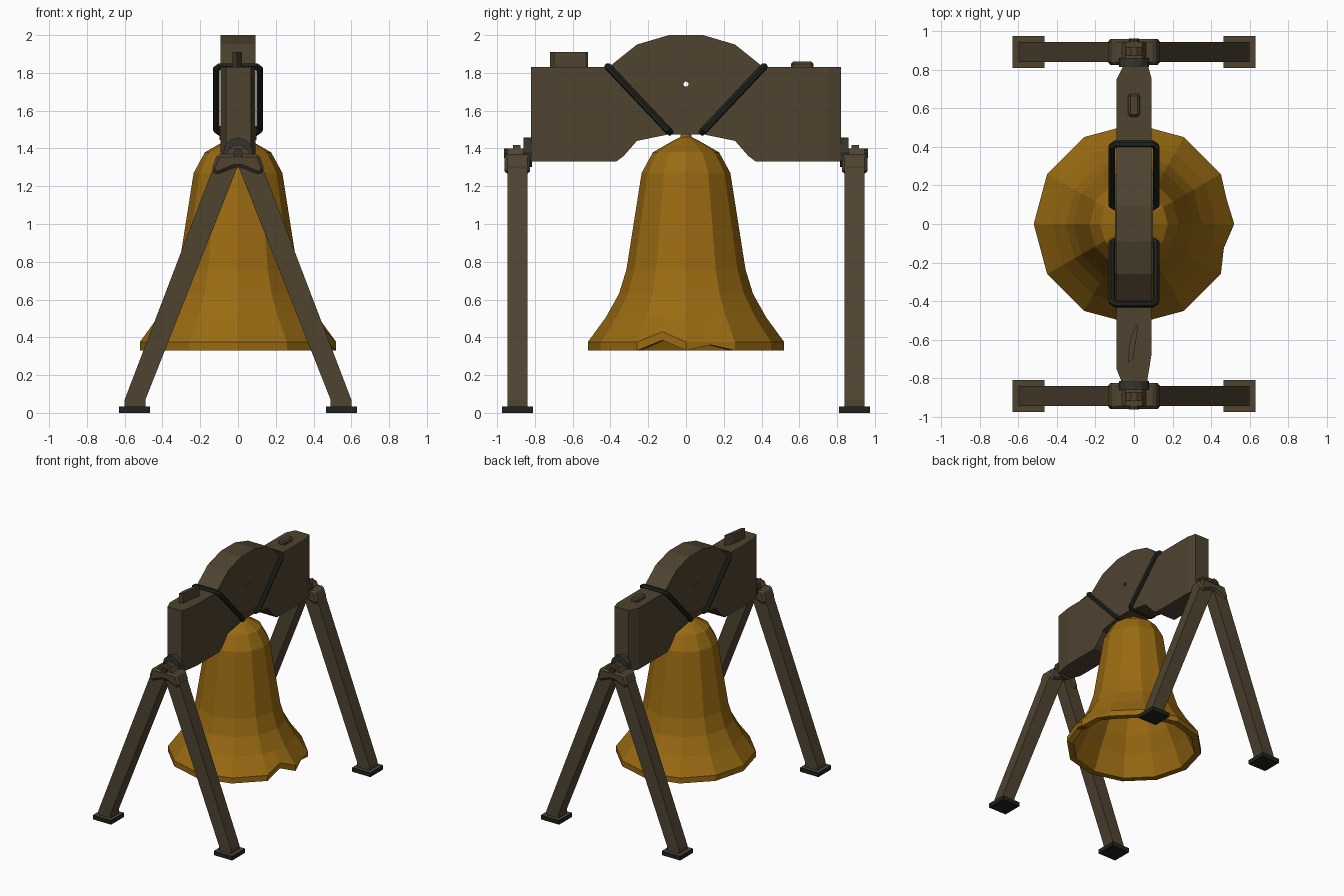
import bpy, bmesh, math
from mathutils import Vector

if "Cube" in bpy.data.objects:
    bpy.data.objects.remove(bpy.data.objects["Cube"])


def material(name, rgb):
    m = bpy.data.materials.new(name)
    m.use_nodes = True
    m.diffuse_color = (*rgb, 1)
    b = m.node_tree.nodes["Principled BSDF"]
    b.inputs["Base Color"].default_value = (*rgb, 1)
    b.inputs["Roughness"].default_value = 0.8
    return m


gold = material("bronze gold", (0.32, 0.145, 0.006))
wood = material("dark wood", (0.078, 0.056, 0.03))
iron = material("black iron", (0.014, 0.016, 0.012))
steel = material("dull steel", (0.036, 0.035, 0.026))


def finish(name, bm, *mats):
    bmesh.ops.recalc_face_normals(bm, faces=bm.faces)
    me = bpy.data.meshes.new(name)
    bm.to_mesh(me)
    bm.free()
    ob = bpy.data.objects.new(name, me)
    bpy.context.collection.objects.link(ob)
    for m in mats:
        me.materials.append(m)
    return ob


def prism(name, pts, axis, a, b, mat, bevel=0):
    """Extrude a 2D outline along an axis from a to b."""
    def place(p, d):
        c = list(p)
        c.insert(axis, d)
        return c
    bm = bmesh.new()
    face = bm.faces.new([bm.verts.new(place(p, a)) for p in pts])
    ext = bmesh.ops.extrude_face_region(bm, geom=[face])["geom"]
    shift = Vector((0, 0, 0))
    shift[axis] = b - a
    bmesh.ops.translate(bm, vec=shift, verts=[v for v in ext if isinstance(v, bmesh.types.BMVert)])
    if bevel:
        bmesh.ops.bevel(bm, geom=bm.edges[:], offset=bevel, segments=1, affect='EDGES')
    return finish(name, bm, mat)


def rect(u0, u1, v0, v1):
    return [(u0, v0), (u1, v0), (u1, v1), (u0, v1)]


def circle(u, v, r, n):
    return [(u + r * math.cos(math.tau * i / n), v + r * math.sin(math.tau * i / n)) for i in range(n)]


def boolean(ob, helper, operation):
    mod = ob.modifiers.new("cut", 'BOOLEAN')
    mod.object, mod.operation, mod.solver = helper, operation, 'EXACT'
    bpy.context.view_layer.objects.active = ob
    bpy.ops.object.modifier_apply(modifier=mod.name)
    bpy.data.objects.remove(helper)


# Bell: twelve-sided shell, with midpoints on each side so the lip can be chipped
outer = [(0.47, 0.33), (0.52, 0.33), (0.52, 0.375), (0.425, 0.505), (0.355, 0.63), (0.315, 0.76),
         (0.235, 1.27), (0.175, 1.38), (0.07, 1.44), (0.03, 1.46), (0.022, 1.5)]
inner = [(0.05, 1.36), (0.2, 1.25), (0.28, 0.76), (0.33, 0.63), (0.4, 0.5)]
profile = inner + outer
sides = 24
lip = len(inner)
chips = {sides - 1: (0.055, 0.02), 1: (0.03, 0.005)}
bm = bmesh.new()
rings = []
for k, (r, z) in enumerate(profile):
    ring = []
    for i in range(sides):
        a = math.tau * i / sides
        rr, zz = r * (math.cos(math.pi / 12) if i % 2 else 1), z
        if i in chips and lip <= k <= lip + 2:
            up, pull = chips[i]
            if k < lip + 2 or i != 1:
                zz += up
            rr -= pull
        ring.append(bm.verts.new((rr * math.cos(a), rr * math.sin(a), zz)))
    rings.append(ring)
for lo, hi in zip(rings, rings[1:]):
    for i in range(sides):
        j = (i + 1) % sides
        bm.faces.new((lo[i], lo[j], hi[j], hi[i]))
bm.faces.new(rings[0])
bm.faces.new(rings[-1])
finish("bell", bm, gold)

# Yoke beam: arched side outline trimmed to a plan with tapered ends, with a small through hole
half = [(0.09, 2.0), (0.26, 1.95), (0.41, 1.83), (0.82, 1.83), (0.82, 1.33), (0.37, 1.33),
        (0.33, 1.36), (0.26, 1.44), (0.09, 1.475)]
outline = half + [(-y, z) for y, z in reversed(half)]
yoke = prism("yoke_beam", outline, 0, -0.092, 0.092, wood)
plan = [(-0.095, -0.74), (-0.06, -0.83), (0.066, -0.83), (0.095, -0.65), (0.095, 0.74),
        (0.07, 0.83), (-0.05, 0.83), (-0.095, 0.74)]
boolean(yoke, prism("plan_trim", plan, 2, 1.2, 2.1, wood), 'INTERSECT')
boolean(yoke, prism("hole_cutter", circle(0, 1.74, 0.014, 10), 0, -0.2, 0.2, wood), 'DIFFERENCE')

# Curved rim plates along the arch under the yoke
arch = [(0.26, 1.445), (0.18, 1.48), (0.08, 1.52)]
under = [(-0.08, 1.478), (0.08, 1.478)]
for side, x in (("left", 0.092), ("right", -0.098)):
    prism("arch_plate_" + side, arch + [(-y, z) for y, z in reversed(arch)] + under, 0, x, x + 0.006, wood)

# Wooden wedge and bolt block on the beam
prism("front_wedge", [(-0.03, -0.72), (-0.005, -0.7), (0.022, -0.53), (0.015, -0.52), (-0.015, -0.58),
                      (-0.028, -0.65)], 2, 1.82, 1.91, wood)
prism("back_block", rect(-0.03, 0.03, 0.555, 0.675), 2, 1.81, 1.86, wood, 0.012)

# Iron straps looped round the yoke
for name, s in (("front", -1), ("back", 1)):
    top, low = Vector((0, s * 0.415, 1.835)), Vector((0, s * 0.085, 1.485))
    along = (low - top).normalized()
    c = 0.02
    path = []
    for x, sx in ((0.115, 1), (-0.115, -1)):
        corner = [(x - sx * c, top), (x, top + along * c), (x, low - along * c), (x - sx * c, low)]
        path += corner if sx > 0 else corner[::-1]
    cu = bpy.data.curves.new(name + "_strap", 'CURVE')
    cu.dimensions = '3D'
    cu.bevel_depth, cu.bevel_resolution = 0.019, 1
    sp = cu.splines.new('POLY')
    sp.points.add(len(path) - 1)
    sp.use_cyclic_u = True
    for p, (x, v) in zip(sp.points, path):
        p.co = (x, v.y, v.z, 1)
    for p in sp.points:
        p.radius = 1
    sp.use_smooth = False
    cu.materials.append(iron)
    bpy.context.collection.objects.link(bpy.data.objects.new(name + "_strap", cu))

# A-frame trestles, one at each end
for name, s in (("front", -1), ("back", 1)):
    def span(a, b):
        return sorted((s * a, s * b))

    for side, d in (("left", 1), ("right", -1)):
        leg = [(0.6, 0.03), (0.6, 0.07), (0.13, 1.3), (0, 1.34), (0, 1.31), (0.49, 0.07), (0.49, 0.03)]
        prism(f"{name}_leg_{side}", [(d * x, z) for x, z in leg], 1, *span(0.84, 0.945), wood)
        # Foot pads: wooden top, dark sides and sole
        y0, y1 = span(0.81, 0.975)
        foot = prism(f"{name}_foot_{side}", rect(*sorted((d * 0.465, d * 0.63)), y0, y1), 2, 0, 0.035, wood)
        foot.data.materials.append(iron)
        for f in foot.data.polygons:
            f.material_index = 0 if f.normal.z > 0.5 else 1

    # Rounded cap over the legs, bearing block, axle flange and pin
    cap = [(-0.14, 1.29), (-0.11, 1.37), (0.11, 1.37), (0.14, 1.29), (0.115, 1.26), (0.02, 1.3),
           (-0.02, 1.3), (-0.115, 1.26)]
    prism(name + "_cap", cap, 1, *span(0.825, 0.96), wood, 0.015)
    prism(name + "_bearing", [(-0.075, 1.35), (-0.045, 1.4), (0.045, 1.4), (0.075, 1.35)], 1,
          *span(0.86, 0.945), wood)
    prism(name + "_bearing_collar", circle(0, 1.37, 0.052, 10), 1, *span(0.875, 0.915), wood)
    prism(name + "_axle_flange", circle(0, 1.38, 0.078, 12), 1, *span(0.815, 0.86), steel)
    prism(name + "_axle_pin", circle(0, 1.375, 0.025, 8), 1, *span(0.78, 0.963), steel)
